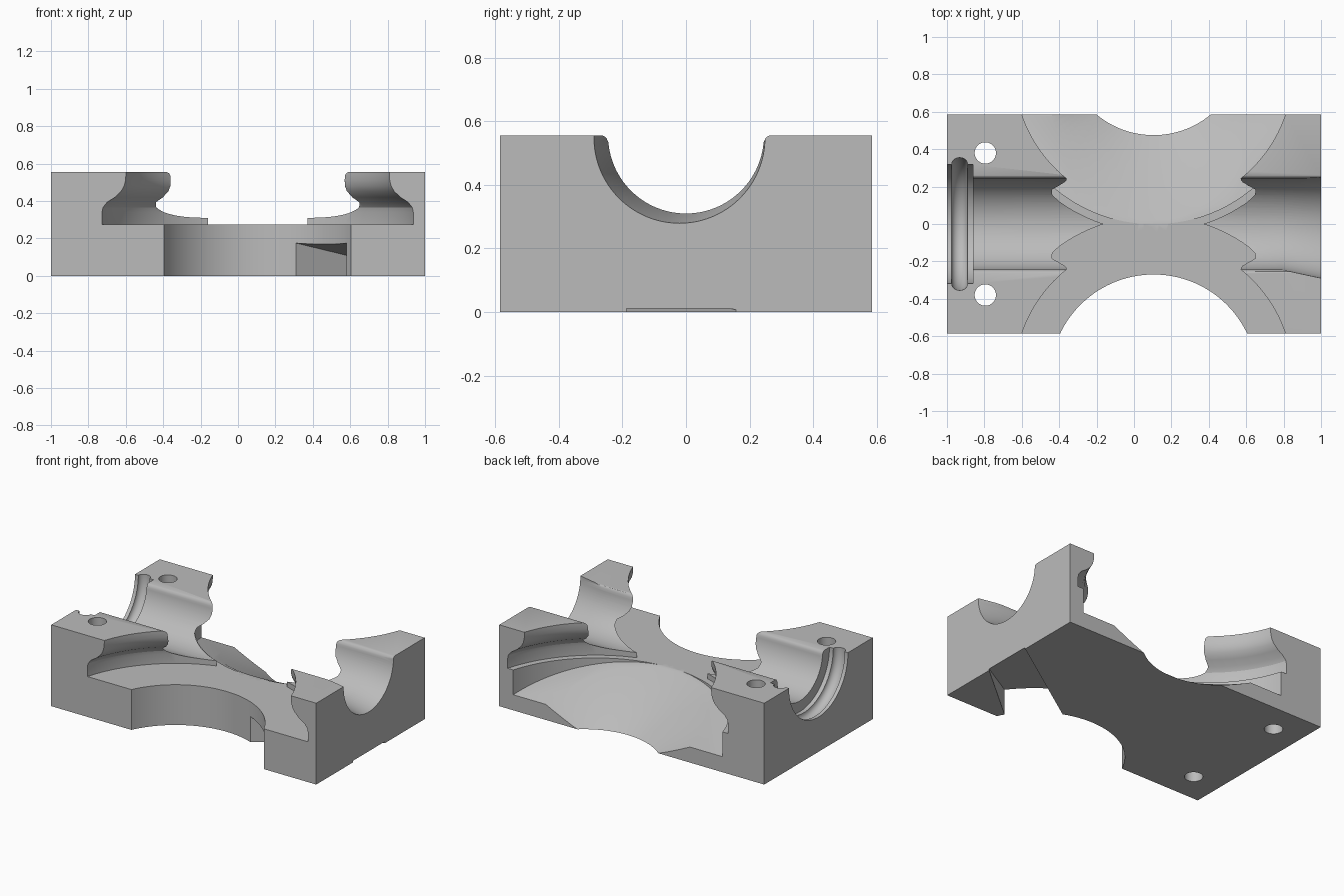
import bpy, bmesh, math
from mathutils import Matrix, Vector

if "Cube" in bpy.data.objects:
    bpy.data.objects.remove(bpy.data.objects["Cube"])

grey = bpy.data.materials.new("plain grey")
grey.diffuse_color = (0.5, 0.5, 0.5, 1)
grey.use_nodes = True
grey.node_tree.nodes["Principled BSDF"].inputs["Base Color"].default_value = grey.diffuse_color
CX, CY, TOP = 0.105, 0.824, 0.555


def to_object(name, bm):
    bmesh.ops.recalc_face_normals(bm, faces=bm.faces)
    me = bpy.data.meshes.new(name)
    bm.to_mesh(me)
    bm.free()
    ob = bpy.data.objects.new(name, me)
    bpy.context.collection.objects.link(ob)
    return ob


def loft(name, rings):
    """Closed solid through rings of equal point count."""
    bm = bmesh.new()
    vs = [[bm.verts.new(p) for p in r] for r in rings]
    n = len(rings[0])
    for a, b in zip(vs, vs[1:]):
        for i in range(n):
            j = (i + 1) % n
            bm.faces.new((a[i], a[j], b[j], b[i]))
    bm.faces.new(vs[0])
    bm.faces.new(vs[-1])
    return to_object(name, bm)


def lathe(name, profile, centre, axis="z", seg=128):
    """Profile of (radius, height) turned about an axis through centre."""
    rot = Matrix.Rotation(math.pi / 2, 3, "Y") if axis == "x" else Matrix.Identity(3)
    c = Vector(centre)
    ang = [2 * math.pi * (i + 0.37) / seg for i in range(seg)]
    return loft(name, [[c + rot @ Vector((r * math.cos(t), r * math.sin(t), h)) for t in ang]
                       for r, h in profile])


def boolean(target, cutter, op="DIFFERENCE"):
    m = target.modifiers.new("cut", "BOOLEAN")
    m.operation, m.solver, m.object = op, "EXACT", cutter
    bpy.context.view_layer.update()
    dg = bpy.context.evaluated_depsgraph_get()
    me = bpy.data.meshes.new_from_object(target.evaluated_get(dg))
    target.modifiers.clear()
    target.data = me
    bpy.data.objects.remove(cutter)


# Main block
bm = bmesh.new()
bmesh.ops.create_cube(bm, size=1)
bmesh.ops.scale(bm, vec=(2, 1.17, TOP), verts=bm.verts)
bmesh.ops.translate(bm, vec=(0, 0, TOP / 2), verts=bm.verts)
block = to_object("bearing_block", bm)

# Round wheel pockets with an ogee wall; the front one has a bore through the floor
ogee = [(0.866, 0.275), (0.866, 0.34), (0.861, 0.365), (0.84, 0.393), (0.80, 0.42), (0.768, 0.452),
        (0.753, 0.48), (0.746, 0.51), (0.744, 0.54), (0.744, 0.7)]
boolean(block, lathe("front_pocket", [(0.554, -0.1), (0.554, 0.275)] + ogee, (CX, -CY, 0)))
boolean(block, lathe("back_pocket", ogee, (CX, CY, 0)))

# Back recess: sloping floor
ring = [(CX + 0.825 * math.cos(2 * math.pi * i / 128), CY + 0.825 * math.sin(2 * math.pi * i / 128))
        for i in range(128)]
boolean(block, loft("slope_cut", [[(x, y, 0.27 - 0.29 * (y - 0.02)) for x, y in ring],
                                  [(x, y, 0.34) for x, y in ring]]))
# Back recess: conical scoop down to the underside
k = (0.933 - 0.478) / 0.27
scoop = lathe("scoop_cut", [(0.478 - 0.1 * k, -0.1), (0.478 + 0.33 * k, 0.33)], (CX, 0.953, 0))
boolean(scoop, lathe("scoop_limit", [(0.82, -0.2), (0.82, 0.32)], (CX, CY, 0)), "INTERSECT")
boolean(block, scoop)

# Long channel with rounded upper lips
R = 0.245
half = [(R * math.sin(t), TOP - R * math.cos(t)) for t in
        [math.radians(85) * i / 24 for i in range(25)]]
half += [(0.249, 0.545), (0.255, 0.552), (0.264, 0.5555), (0.264, 0.7)]
section = half + [(-y, z) for y, z in reversed(half[1:])]
boolean(block, loft("channel", [[(x, y, z) for y, z in section] for x in (-1.1, 1.1)]))

# Flared mouth at the right end
def circle(x, y, z, r):
    return [(x, y + r * math.cos(2 * math.pi * i / 96), z + r * math.sin(2 * math.pi * i / 96))
            for i in range(96)]
boolean(block, loft("flare", [circle(0.76, 0, TOP, 0.238), circle(1.04, -0.024, 0.547, 0.274)]))

# Seal seat and rounded groove at the left end
groove = [(0.318, -1.1), (0.318, -0.975)]
groove += [(0.318 + 0.037 * math.sin(math.pi * i / 10), -0.932 - 0.043 * math.cos(math.pi * i / 10))
           for i in range(1, 10)]
groove += [(0.318, -0.889), (0.318, -0.86)]
boolean(block, lathe("seal_seat", groove, (0, 0, TOP), "x"))

# Two bolt holes
for s in (-1, 1):
    boolean(block, lathe("bolt_hole", [(0.057, -0.1), (0.057, 0.8)], (-0.795, s * 0.38, 0), seg=48))

# Tapering slot under the block, from the front bore to the right side
boolean(block, loft("under_slot", [
    [(0.20, -0.385, -0.1), (0.50, -0.61, -0.1), (0.50, -0.61, 0.19), (0.20, -0.385, 0.19)],
    [(0.31, -0.31, -0.1), (0.58, -0.54, -0.1), (0.58, -0.54, 0.175), (0.31, -0.31, 0.175)],
    [(1.02, 0.17, -0.1), (1.02, -0.17, -0.1), (1.02, -0.17, 0.003), (1.02, 0.17, 0.003)]]))

block.data.materials.clear()
block.data.materials.append(grey)
for p in block.data.polygons:
    p.material_index = 0
bpy.context.view_layer.objects.active = block
block.select_set(True)
bpy.ops.object.shade_smooth_by_angle(angle=math.radians(25))
